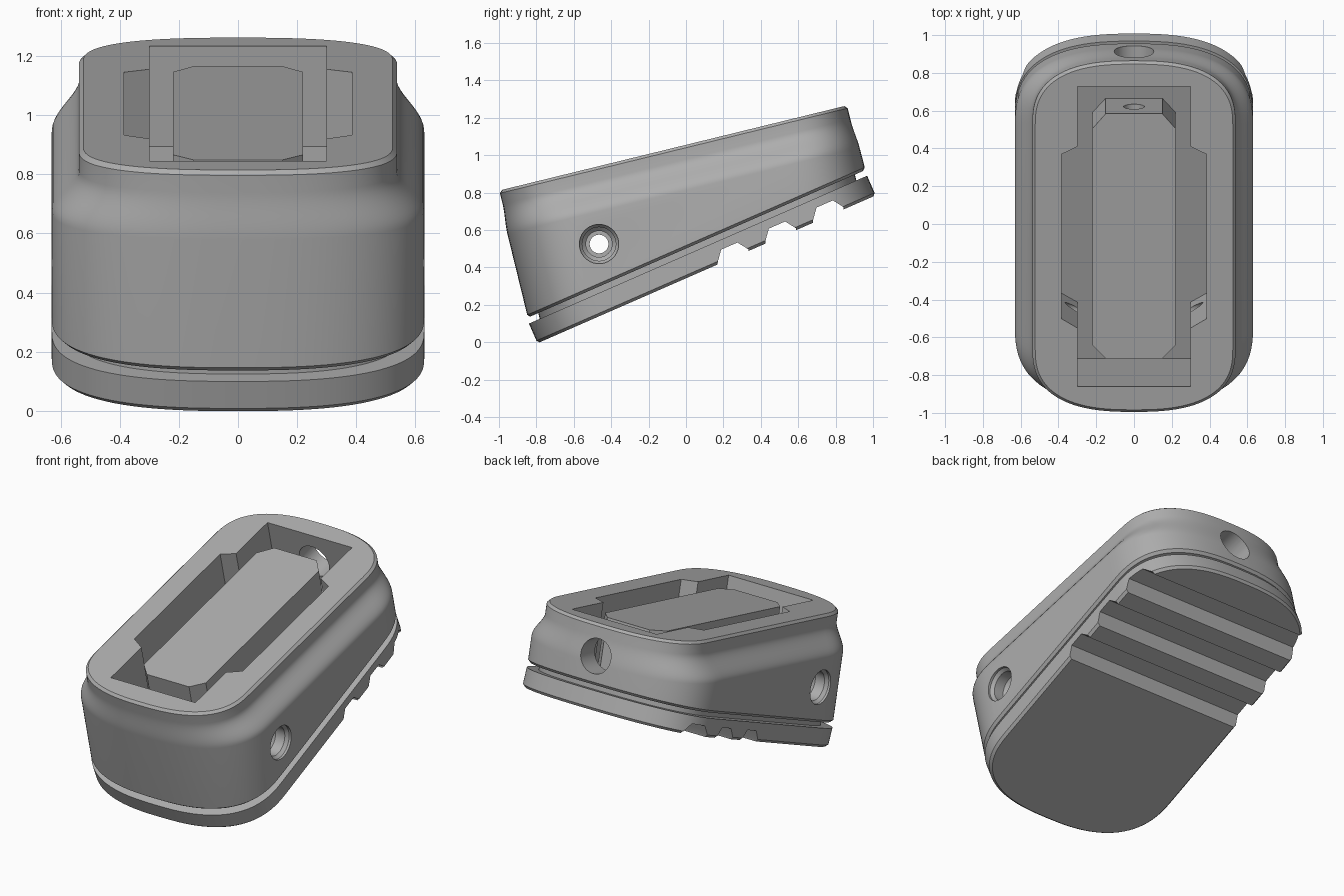
import bpy
import math
from mathutils import Matrix, Vector

if "Cube" in bpy.data.objects:
    bpy.data.objects.remove(bpy.data.objects["Cube"], do_unlink=True)

TILT = Matrix.Rotation(math.atan(0.2446), 4, 'X')   # slope of the top face
SLOPE = 0.174                                       # base slope relative to the top face
CENTRE = 0.18

grey = bpy.data.materials.new("plain_grey")
grey.use_nodes = True
grey.diffuse_color = (0.42, 0.42, 0.42, 1)
grey.node_tree.nodes["Principled BSDF"].inputs["Base Color"].default_value = grey.diffuse_color


def loft(name, rings, matrix=TILT):
    """Closed solid through rings of equal point count."""
    n = len(rings[0])
    verts = [matrix @ Vector(p) for ring in rings for p in ring]
    faces = [list(range(n))[::-1], list(range(len(verts) - n, len(verts)))]
    for k in range(len(rings) - 1):
        for i in range(n):
            j = (i + 1) % n
            faces.append([k * n + i, k * n + j, (k + 1) * n + j, (k + 1) * n + i])
    mesh = bpy.data.meshes.new(name)
    mesh.from_pydata(verts, [], faces)
    mesh.materials.append(grey)
    obj = bpy.data.objects.new(name, mesh)
    bpy.context.collection.objects.link(obj)
    bpy.context.view_layer.objects.active = obj
    bpy.ops.object.select_all(action='DESELECT')
    obj.select_set(True)
    bpy.ops.object.mode_set(mode='EDIT')
    bpy.ops.mesh.select_all(action='SELECT')
    bpy.ops.mesh.normals_make_consistent(inside=False)
    bpy.ops.object.mode_set(mode='OBJECT')
    return obj


def outline(hx, hl, r, height, slope=0.0, shift=0.0):
    """Rounded oblong with bowed ends, lying on a level or sloping plane."""
    pts, steps, power = [], 24, 2 / 2.6
    for sx, sy in ((1, 1), (-1, 1), (-1, -1), (1, -1)):
        quarter = []
        for i in range(steps + 1):
            t = math.pi / 2 * i / steps
            x = hx * max(math.cos(t), 0) ** power
            y = hl - r + r * math.sin(t) ** power
            quarter.append((sx * x, CENTRE + sy * y))
        if sx * sy < 0:
            quarter.reverse()
        # the end centre is shared by two quarters
        pts += quarter[:-1] if sy * sx > 0 else quarter
    return [(x, u + shift, height + slope * u) for x, u in pts]


def circle(centre, axis, r, n=40):
    """Circle around the x (0) or y (1) axis."""
    ring = []
    for i in range(n):
        a = 2 * math.pi * i / n
        offset = [r * math.cos(a), r * math.sin(a)]
        offset.insert(axis, 0)
        ring.append(tuple(c + o for c, o in zip(centre, offset)))
    return ring


def prism(name, half, bottom, top, slope):
    """Mirrored plan outline raised from a sloping floor to a level top."""
    plan = half + [(-x, u) for x, u in reversed(half)]
    return loft(name, [[(x, u, bottom + slope * u) for x, u in plan],
                       [(x, u, top) for x, u in plan]])


def cut(obj, cutters):
    bpy.context.view_layer.objects.active = obj
    for cutter in cutters:
        cutter.hide_render = True
        mod = obj.modifiers.new("cut", 'BOOLEAN')
        mod.operation, mod.solver, mod.object = 'DIFFERENCE', 'EXACT', cutter
        bpy.ops.object.modifier_apply(modifier=mod.name)


# Main housing: sloped underside, bulging lower walls, narrower neck
rings = [outline(0.615, 0.957, 0.41, 0.466, SLOPE),
         outline(0.63, 0.97, 0.42, 0.481, SLOPE)]
for i in range(13):
    t = i / 12
    s = t * t * (3 - 2 * t)
    rings.append(outline(0.63 - 0.092 * s, 0.97 - 0.013 * s, 0.42 - 0.07 * s, 0.79 + 0.16 * t))
rings += [outline(0.538, 0.957, 0.35, 1.01), outline(0.523, 0.942, 0.335, 1.025)]
housing = loft("housing", rings)

# Base plate and the recessed core between plate and housing
plate = loft("base_plate", [outline(0.615, 0.96, 0.41, 0.321, SLOPE, 0.019),
                            outline(0.63, 0.972, 0.42, 0.336, SLOPE, 0.017),
                            outline(0.63, 0.972, 0.42, 0.434, SLOPE)])
core = loft("groove_core", [outline(0.57, 0.91, 0.38, 0.41, SLOPE),
                            outline(0.57, 0.91, 0.38, 0.488, SLOPE)])

# Pocket with side wings, and the block standing in it
pocket = prism("pocket_cutter", [(0.3, -0.636), (0.3, -0.316), (0.385, -0.265),
                                 (0.385, 0.63), (0.3, 0.672), (0.3, 1.0)], 0.502, 1.2, SLOPE)
block = prism("pocket_block", [(0.15, -0.489), (0.22, -0.417), (0.22, 0.763),
                               (0.15, 0.844)], 0.495, 0.9935, SLOPE)

# Stepped cross hole through both sides
steps = [(0.8, 0.105), (0.615, 0.105), (0.595, 0.09), (0.53, 0.09), (0.51, 0.07),
         (0.46, 0.07), (0.46, 0.05)]
steps += [(-x, r) for x, r in reversed(steps)]
cross_hole = loft("cross_hole_cutter",
                  [circle((x, -0.465, 0.525), 0, r) for x, r in steps], Matrix())

# Hole from the back wall into the block
back_hole = loft("back_hole_cutter", [circle((0, u, 0.835), 1, r) for u, r in
                                      ((1.4, 0.105), (0.92, 0.105), (0.92, 0.055), (0.4, 0.055))])

# Grip notches under the rear of the base plate
notch = [(-0.005, -0.05), (0, 0.01), (0.018, 0.075), (0.105, 0.113), (0.163, 0.077), (0.165, -0.05)]
notches = []
for k in range(3):
    y0, z0 = 0.17 + 0.255 * k, 0.42 + 0.1125 * k
    notches.append(loft("notch_cutter", [[(x, y0 + y, z0 + z) for y, z in notch]
                                         for x in (-0.8, 0.8)], Matrix()))

cut(housing, [pocket, cross_hole, back_hole])
cut(block, [cross_hole, back_hole])
cut(plate, notches)
for helper in [pocket, cross_hole, back_hole] + notches:
    bpy.data.objects.remove(helper, do_unlink=True)

# Smooth walls with crisp edges
bpy.ops.object.select_all(action='DESELECT')
for obj in (housing, plate, core, block):
    obj.select_set(True)
bpy.context.view_layer.objects.active = housing
bpy.ops.object.shade_smooth_by_angle(angle=math.radians(25))
